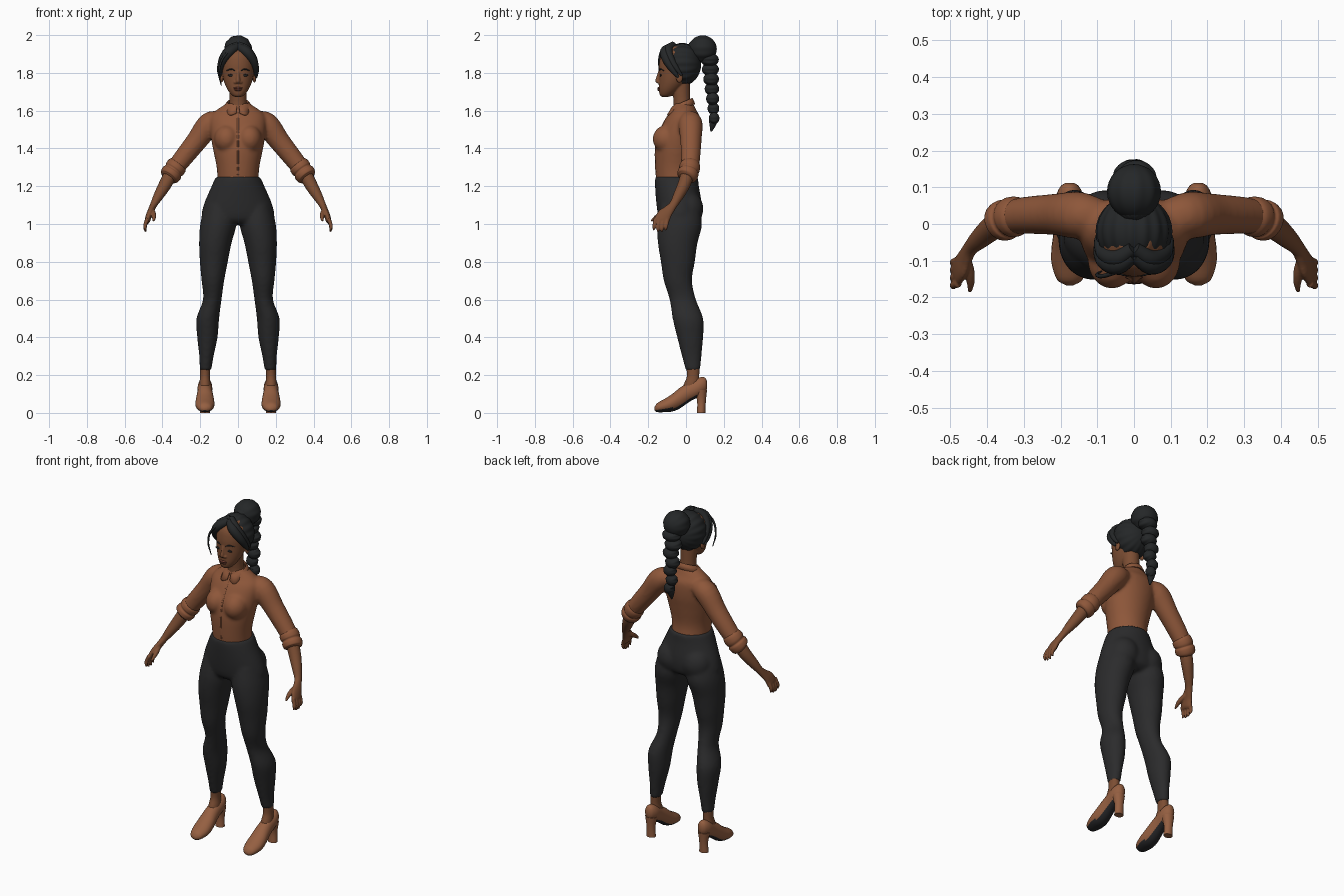
import bpy, bmesh
from math import sin, cos, pi, exp, atan2
from mathutils import Vector
from mathutils.bvhtree import BVHTree

cube = bpy.data.objects.get("Cube")
if cube:
    bpy.data.objects.remove(cube, do_unlink=True)

X, Y, Z = Vector((1, 0, 0)), Vector((0, 1, 0)), Vector((0, 0, 1))


def material(name, r, g, b):
    mat = bpy.data.materials.new(name)
    mat.use_nodes = True
    mat.diffuse_color = (r, g, b, 1)
    shader = mat.node_tree.nodes["Principled BSDF"]
    shader.inputs["Base Color"].default_value = (r, g, b, 1)
    shader.inputs["Roughness"].default_value = 0.8
    return mat


skin = material("brown skin", .2, .075, .033)
shirt_cloth = material("rust shirt", .27, .095, .042)
trouser_cloth = material("charcoal trousers", .024, .024, .025)
hair_black = material("black hair", .018, .02, .021)
shoe_leather = material("tan leather", .3, .115, .053)
sole_rubber = material("dark sole", .02, .02, .022)
lip_tone = material("dark rose lips", .15, .045, .028)


def smooth_path(stations, steps):
    """Catmull-Rom through stations of (x, y, z, radius a, radius b)."""
    pts = [Vector(s) for s in stations]
    pts = [pts[0] * 2 - pts[1]] + pts + [pts[-1] * 2 - pts[-2]]
    path = []
    for p, q, r, s in zip(pts, pts[1:], pts[2:], pts[3:]):
        for k in range(steps):
            t = k / steps
            path.append((q * 2 + (r - p) * t + (p * 2 - q * 5 + r * 4 - s) * t ** 2
                         + (q * 3 - p - r * 3 + s) * t ** 3) / 2)
    return path + [pts[-2]]


def tube(bm, stations, axis=None, ref=Y, sides=24, steps=4):
    """Loft of ellipses; rings follow the path, or stay square to a fixed axis."""
    path = smooth_path(stations, steps)
    rings = []
    for i, p in enumerate(path):
        ahead, behind = path[min(i + 1, len(path) - 1)], path[max(i - 1, 0)]
        t = axis or (Vector(ahead[:3]) - Vector(behind[:3])).normalized()
        b = (ref - t * ref.dot(t)).normalized()
        a = b.cross(t)
        ra, rb = max(p[3], .001), max(p[4], .001)
        rings.append([bm.verts.new(Vector(p[:3]) + a * ra * cos(2 * pi * k / sides)
                                   + b * rb * sin(2 * pi * k / sides)) for k in range(sides)])
    for low, high in zip(rings, rings[1:]):
        for k in range(sides):
            j = (k + 1) % sides
            bm.faces.new((low[k], low[j], high[j], high[k]))
    bm.faces.new(rings[0])
    bm.faces.new(rings[-1])


def ball(bm, centre, radii, ripple=0, strands=16):
    """Ellipsoid with poles along y; ripple carves strand grooves between them."""
    made = bmesh.ops.create_uvsphere(bm, u_segments=96 if ripple else 24,
                                     v_segments=16, radius=1)
    for v in made["verts"]:
        x, y, z = v.co
        f = 1 + ripple * sin(strands * atan2(y, x)) * (1 - z * z)
        v.co = Vector(centre) + Vector((x * f * radii[0], z * radii[1], y * f * radii[2]))


def finish(bm, name, mat, mirror=False, voxel=0, relax=4, solid=0):
    bmesh.ops.recalc_face_normals(bm, faces=bm.faces)
    mesh = bpy.data.meshes.new(name)
    bm.to_mesh(mesh)
    bm.free()
    mesh.materials.append(mat)
    for poly in mesh.polygons:
        poly.use_smooth = True
    mesh.set_sharp_from_angle(angle=.9)
    obj = bpy.data.objects.new(name, mesh)
    bpy.context.collection.objects.link(obj)
    if mirror:
        obj.modifiers.new("Mirror", "MIRROR")
    if solid:
        obj.modifiers.new("Thickness", "SOLIDIFY").thickness = solid
    if voxel:
        fuse = obj.modifiers.new("Fuse", "REMESH")
        fuse.mode, fuse.voxel_size, fuse.use_smooth_shade = "VOXEL", voxel, True
        soften = obj.modifiers.new("Soften", "SMOOTH")
        soften.factor, soften.iterations = .5, relax
    return obj


def front_of(obj):
    """Returns a function giving the frontmost point of obj at (x, z)."""
    tree = BVHTree.FromObject(obj, bpy.context.evaluated_depsgraph_get())

    def point(x, z):
        hit = tree.ray_cast(Vector((x, -1, z)), Y)[0]
        return hit if hit else Vector((x, -.14, z))
    return point


# Trousers: pelvis, seat and legs fused into one skin
bm = bmesh.new()
tube(bm, [(0, -.05, 1.25, .117, .114), (0, -.048, 1.2, .14, .116), (0, -.036, 1.1, .182, .12),
          (0, -.033, 1.03, .19, .11), (0, -.035, 1, .13, .08)], Z, sides=40)
for s in (1, -1):
    ball(bm, (s * .08, .008, 1.08), (.088, .084, .095))
    tube(bm, [(s * x, y, z, rx, ry) for x, y, z, rx, ry in (
        (.095, -.035, 1.1, .08, .1), (.104, -.033, 1, .096, .118), (.12, -.044, .9, .086, .105),
        (.128, -.043, .8, .074, .09), (.133, -.043, .7, .06, .075), (.136, -.017, .6, .049, .07),
        (.16, .01, .5, .06, .081), (.162, .022, .4, .054, .069), (.167, .03, .3, .038, .052),
        (.172, .037, .225, .031, .039))], Z, sides=32)
finish(bm, "trousers", trouser_cloth, voxel=.01, relax=6)

# Shirt: torso, bust and sleeves fused
bm = bmesh.new()
tube(bm, [(0, -.05, 1.22, .108, .106), (0, -.057, 1.3, .113, .105), (0, -.05, 1.4, .133, .113),
          (0, -.035, 1.48, .146, .111), (0, -.015, 1.56, .148, .091), (0, -.01, 1.6, .118, .066),
          (0, -.012, 1.64, .058, .05)], Z, sides=40)
for s in (1, -1):
    ball(bm, (s * .06, -.1, 1.45), (.066, .076, .075))
    tube(bm, [(s * x, y, z, r, r) for x, y, z, r in (
        (.09, .02, 1.55, .048), (.15, .024, 1.528, .064), (.22, .026, 1.438, .056),
        (.29, .024, 1.35, .051), (.345, .018, 1.28, .046))])
shirt = finish(bm, "shirt", shirt_cloth, voxel=.009, relax=6)

# Front placket seam following the chest
chest = front_of(shirt)
bm = bmesh.new()
tube(bm, [(*chest(0, 1.26 + .03 * i), .004, .002) for i in range(12)], Z, sides=8)
finish(bm, "shirt_placket", shirt_cloth)

# Rolled cuffs
bm = bmesh.new()
tube(bm, [(x, y, z, r, r) for x, y, z, r in (
    (.313, .022, 1.322, .046), (.322, .021, 1.31, .054), (.335, .018, 1.292, .055),
    (.343, .015, 1.281, .05), (.35, .012, 1.271, .056), (.364, .005, 1.252, .053),
    (.37, .001, 1.244, .04))])
finish(bm, "rolled_cuffs", shirt_cloth, mirror=True)

# Pointed collar, lower at the front with two dipping tips
bm = bmesh.new()
rows = []
count = 48
for i in range(count + 1):
    th = .1 + (2 * pi - .2) * i / count
    tip = exp(-((min(th, 2 * pi - th) - .45) / .28) ** 2)
    top = 1.645 - .022 * cos(th)
    flare = 1 + .27 * tip
    rows.append([bm.verts.new((rx * sin(th), -.02 - ry * cos(th), z)) for rx, ry, z in (
        (.05, .047, top - .02), (.056, .053, top), (.066, .06, top - .01),
        (.078 * flare, .069 * flare, top - .032 - .016 * tip))])
for p, q in zip(rows, rows[1:]):
    for k in range(len(p) - 1):
        bm.faces.new((p[k], q[k], q[k + 1], p[k + 1]))
finish(bm, "shirt_collar", shirt_cloth, solid=.006)

# Forearms and hands
bm = bmesh.new()
tube(bm, [(.345, .015, 1.285, .036, .036), (.385, -.01, 1.21, .034, .034),
          (.42, -.04, 1.15, .027, .028), (.445, -.065, 1.105, .019, .022),
          (.459, -.09, 1.075, .017, .028), (.47, -.113, 1.05, .016, .037),
          (.479, -.128, 1.02, .015, .04), (.482, -.132, 1.005, .009, .034)])
for i in range(4):
    y, drop = -.162 + .021 * i, .008 * (i in (1, 2))
    tube(bm, [(.478, y, 1.03, .011, .011), (.49, y - .004, 1, .0105, .0105),
              (.492, y - .007, .982 - drop, .009, .009),
              (.487, y - .008, .965 - drop, .004, .004)], sides=12)
tube(bm, [(.457, -.095, 1.075, .014, .014), (.448, -.13, 1.055, .014, .014),
          (.445, -.16, 1.035, .011, .011), (.447, -.185, 1.015, .005, .005)], ref=X, sides=12)
finish(bm, "forearms_and_hands", skin, mirror=True, voxel=.004, relax=3)

# Ankles
bm = bmesh.new()
tube(bm, [(.173, .037, .24, .027, .034), (.175, .037, .19, .026, .033),
          (.175, .03, .15, .03, .042), (.175, .02, .11, .03, .045)], Z)
finish(bm, "ankles", skin, mirror=True)

# Heeled shoes with a dark underside
bm = bmesh.new()
tube(bm, [(.175, y, z, rz, rx) for y, z, rz, rx in (
    (-.167, .022, .008, .01), (-.152, .028, .024, .034), (-.11, .04, .036, .049),
    (-.07, .055, .047, .05), (-.03, .08, .055, .045), (.02, .112, .052, .039),
    (.07, .137, .05, .038), (.1, .147, .04, .027), (.112, .147, .02, .012))], Y, X)
shoes = finish(bm, "shoes", shoe_leather, mirror=True)
shoes.data.materials.append(sole_rubber)
for poly in shoes.data.polygons:
    if poly.normal.z < -.6 and poly.center.y < .06:
        poly.material_index = 1
bm = bmesh.new()
tube(bm, [(.175, .078, .12, .035, .033), (.175, .082, .06, .025, .023),
          (.175, .08, 0, .027, .022)], Z)
finish(bm, "shoe_heels", shoe_leather, mirror=True)

# Head, nose, ears and neck fused
bm = bmesh.new()
tube(bm, [(0, -.11, 1.673, .015, .018), (0, -.104, 1.682, .033, .034),
          (0, -.088, 1.71, .055, .056), (0, -.07, 1.75, .073, .074), (0, -.056, 1.8, .084, .087),
          (0, -.05, 1.85, .088, .092), (0, -.045, 1.9, .08, .083), (0, -.04, 1.94, .045, .045)],
     Z, sides=40)
tube(bm, [(0, -.02, 1.58, .052, .05), (0, -.022, 1.65, .045, .044), (0, -.03, 1.75, .048, .05)], Z)
tube(bm, [(0, -.138, 1.81, .007, .009), (0, -.144, 1.785, .008, .011),
          (0, -.149, 1.758, .012, .014), (0, -.146, 1.745, .01, .01)], Z)
for s in (1, -1):
    ball(bm, (s * .013, -.142, 1.75), (.01, .01, .008))
    ball(bm, (s * .087, -.035, 1.775), (.01, .018, .028))
head = finish(bm, "head_and_neck", skin, voxel=.004, relax=3)

# Lips, eyes and brows laid on the face
face = front_of(head)
bm = bmesh.new()
for z, width in ((1.719, .025), (1.71, .021)):
    ball(bm, face(0, z), (width, .008, .006))
finish(bm, "lips", lip_tone)
bm = bmesh.new()
ball(bm, face(.037, 1.787), (.018, .005, .006))
tube(bm, [(*face(x, z), r, r) for x, z, r in (
    (.016, 1.812, .002), (.036, 1.82, .004), (.06, 1.812, .002))], sides=8)
finish(bm, "eyes_and_brows", hair_black, mirror=True)

# Swept hair cap, bun and tie
bm = bmesh.new()
ball(bm, (0, -.02, 1.845), (.103, .1, .112), .022)
ball(bm, (0, .045, 1.925), (.045, .04, .045), .03)
ball(bm, (0, .088, 1.926), (.073, .075, .072), .018, 10)
finish(bm, "hair_cap_and_bun", hair_black)

# Side-swept fringe locks
bm = bmesh.new()
for lift, size in ((0, 1), (.018, .9)):
    tube(bm, [(x, y + lift, z + lift * .6, r * size, r * size) for x, y, z, r in (
        (.002, -.085, 1.938, .02), (.045, -.112, 1.912, .026), (.08, -.1, 1.865, .023),
        (.095, -.07, 1.815, .016), (.096, -.04, 1.775, .006))], sides=16)
finish(bm, "fringe_locks", hair_black, mirror=True)
bm = bmesh.new()
tube(bm, [(-.045, -.13, 1.92, .006, .006), (-.085, -.142, 1.87, .006, .006),
          (-.101, -.138, 1.8, .005, .005), (-.088, -.128, 1.73, .002, .002)], sides=10)
finish(bm, "loose_strand", hair_black)

# Braided ponytail, tapering
bm = bmesh.new()
knots = 7
for i in range(knots):
    t = i / (knots - 1)
    r = .053 - .023 * t
    ball(bm, (.007 * (-1) ** i, .125 + .024 * t, 1.87 - .31 * t), (r, r * .92, .036 - .004 * t),
         .04, 8)
tube(bm, [(0, .147, 1.57, .026, .026), (0, .142, 1.53, .019, .019), (0, .133, 1.49, .004, .004)])
finish(bm, "braided_ponytail", hair_black)
